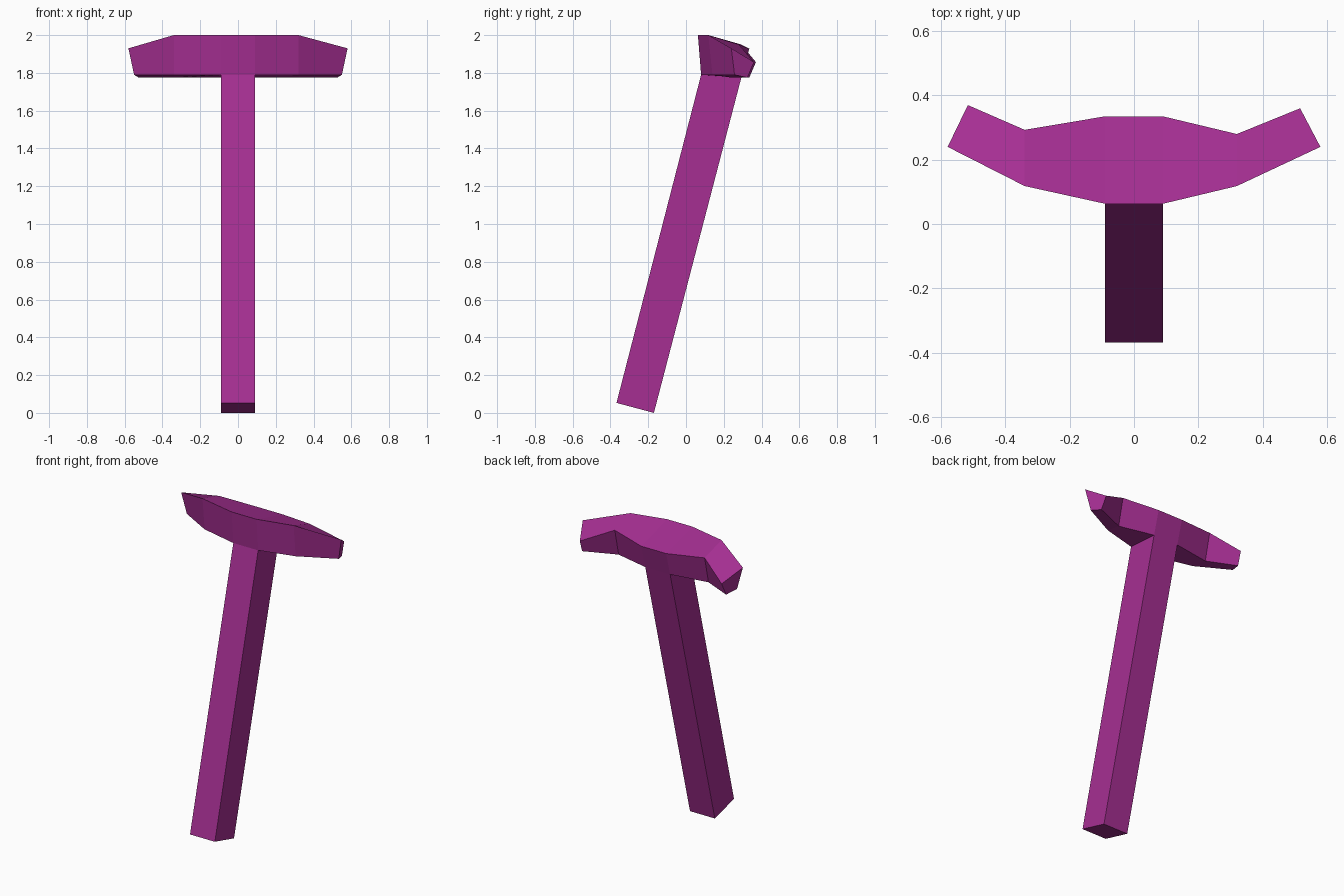
import bpy
import bmesh
from mathutils import Vector

cube = bpy.data.objects.get("Cube")
if cube:
    bpy.data.objects.remove(cube, do_unlink=True)

purple = bpy.data.materials.new("purple")
purple.use_nodes = True
colour = (0.38, 0.028, 0.29, 1)
purple.diffuse_color = colour
purple.node_tree.nodes["Principled BSDF"].inputs["Base Color"].default_value = colour


def loft(name, rings, cap_start=True, cap_end=True, open_spans=()):
    """Skin four-cornered rings; open_spans lists (span, side) faces left open."""
    bm = bmesh.new()
    loops = [[bm.verts.new(p) for p in ring] for ring in rings]
    for span, (a, b) in enumerate(zip(loops, loops[1:])):
        for side in range(4):
            if (span, side) not in open_spans:
                nxt = (side + 1) % 4
                bm.faces.new((a[side], a[nxt], b[nxt], b[side]))
    if cap_start:
        bm.faces.new(loops[0])
    if cap_end:
        bm.faces.new(loops[-1])
    bmesh.ops.recalc_face_normals(bm, faces=bm.faces)
    mesh = bpy.data.meshes.new(name)
    bm.to_mesh(mesh)
    bm.free()
    mesh.materials.append(purple)
    obj = bpy.data.objects.new(name, mesh)
    bpy.context.collection.objects.link(obj)
    return obj


HALF = 0.09          # half width of the handle
FRONT = (0.08, 1.79)  # joint corners, as (y, z)
BACK = (0.293, 1.775)

# Ring corners: front top, back top, back bottom, front bottom
def middle(x):
    return [(x, 0.063, 2.0), (x, 0.335, 1.928), (x, *BACK), (x, *FRONT)]


def shoulder(x, back):
    return [(x, 0.118, 2.0), (x, back, 1.95),
            (x, back - 0.04, 1.775), (x, 0.14, 1.79)]


def tip(side, back):
    return [(side * 0.58, 0.24, 1.93), (side * 0.517, back, 1.857),
            (side * 0.525, back - 0.035, 1.775), (side * 0.55, 0.257, 1.79)]


# Swept-back head, open underneath where the handle joins
loft("head",
     [tip(-1, 0.37), shoulder(-0.34, 0.293), middle(-HALF),
      middle(HALF), shoulder(0.32, 0.28), tip(1, 0.36)],
     open_spans={(2, 2)})


# Leaning square handle
def handle_ring(front, back):
    return [Vector((-HALF, *front)), Vector((HALF, *front)),
            Vector((HALF, *back)), Vector((-HALF, *back))]


loft("handle",
     [handle_ring((-0.368, 0.053), (-0.17, 0)), handle_ring(FRONT, BACK)],
     cap_end=False)
